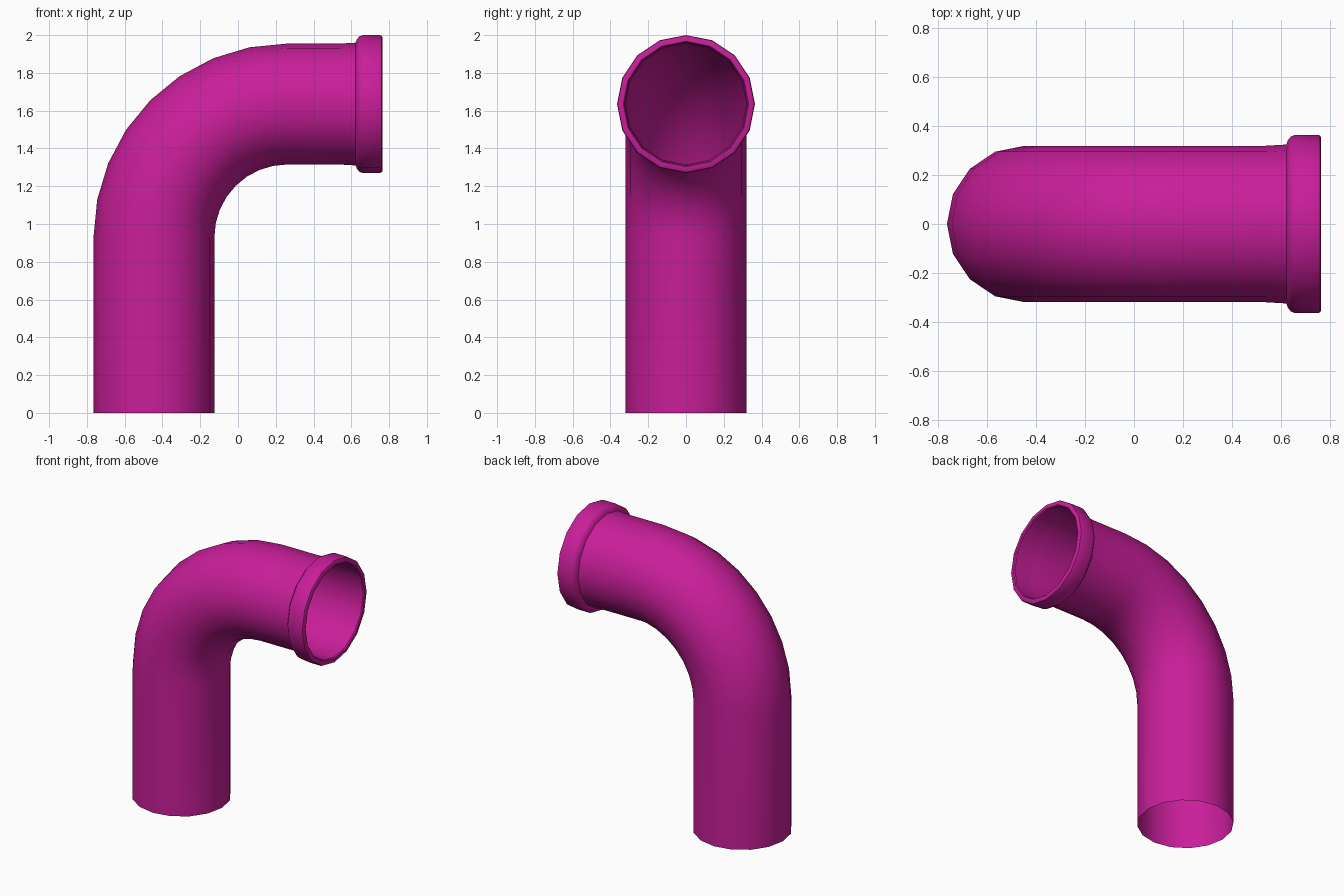
import bpy, bmesh
from math import sin, cos, pi, radians
from mathutils import Vector

if "Cube" in bpy.data.objects:
    bpy.data.objects.remove(bpy.data.objects["Cube"])

SIDES = 16
BEND_SEGS = 8
R = 0.32                              # pipe radius
BEND_R = 0.705                        # centreline bend radius
BEND_C = Vector((0.26, 0, 0.93))      # bend centre
AXIS_Z = BEND_C.z + BEND_R            # height of horizontal run

# Stations along the pipe: (centre, outward in-plane direction, radius)
stations = [(Vector((BEND_C.x - BEND_R, 0, 0)), Vector((-1, 0, 0)), R)]

# Quarter bend
for i in range(BEND_SEGS + 1):
    a = pi / 2 * i / BEND_SEGS
    n = Vector((-cos(a), 0, sin(a)))
    stations.append((BEND_C + n * BEND_R, n, R))

# Straight run, rounded socket collar, lip and inner wall (x, radius)
collar = [(0.54, R), (0.623, 0.325), (0.629, 0.342), (0.642, 0.358),
          (0.66, 0.365), (0.75, 0.365), (0.76, 0.362), (0.765, 0.354),
          (0.765, 0.332), (0.758, 0.326), (0.623, 0.325)]
for x, r in collar:
    stations.append((Vector((x, 0, AXIS_Z)), Vector((0, 0, 1)), r))

# Loft the rings into one open shell
bm = bmesh.new()
rings = []
for c, n, r in stations:
    ring = []
    for j in range(SIDES):
        t = 2 * pi * j / SIDES
        ring.append(bm.verts.new(c + r * (cos(t) * n + sin(t) * Vector((0, 1, 0)))))
    rings.append(ring)
for a, b in zip(rings, rings[1:]):
    for j in range(SIDES):
        k = (j + 1) % SIDES
        bm.faces.new((a[j], b[j], b[k], a[k]))
bmesh.ops.remove_doubles(bm, verts=bm.verts, dist=1e-5)

mesh = bpy.data.meshes.new("pipe_elbow")
bm.to_mesh(mesh)
bm.free()
pipe = bpy.data.objects.new("pipe_elbow", mesh)
bpy.context.collection.objects.link(pipe)

# Magenta finish
mat = bpy.data.materials.new("magenta")
mat.diffuse_color = (0.58, 0.013, 0.32, 1)
mat.use_nodes = True
mat.node_tree.nodes["Principled BSDF"].inputs["Base Color"].default_value = mat.diffuse_color
mesh.materials.append(mat)

# Smooth pipe with crisp collar edges
bpy.context.view_layer.objects.active = pipe
pipe.select_set(True)
bpy.ops.object.shade_smooth_by_angle(angle=radians(35))
